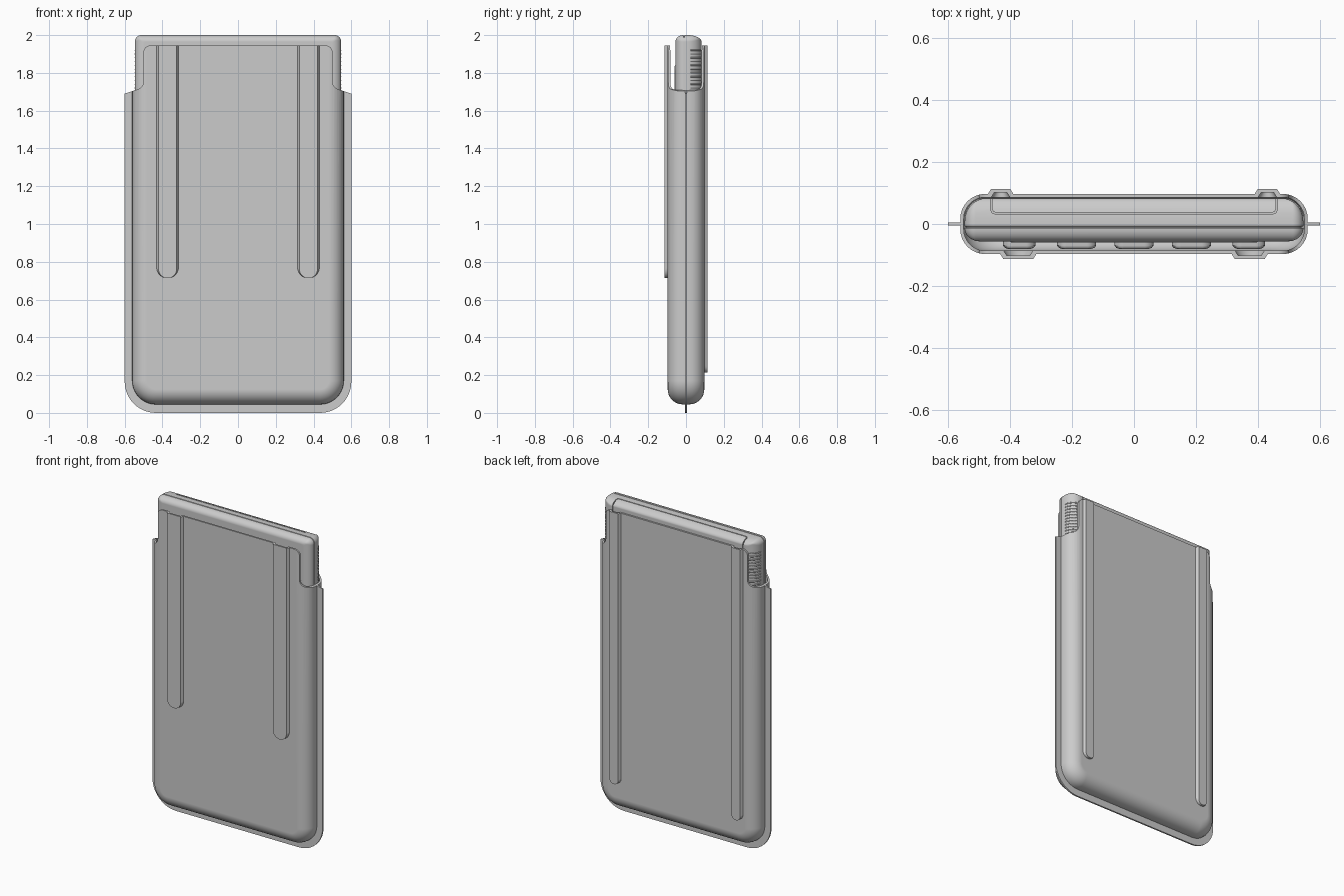
import bpy, bmesh
from math import sin, cos, pi, radians

if "Cube" in bpy.data.objects:
    bpy.data.objects.remove(bpy.data.objects["Cube"])


def outline(w, z0, z1, rb, rt, cx=0, n=10):
    """Rounded rectangle in XZ with separate bottom and top corner radii."""
    pts = []
    for k, (sx, z, r) in enumerate([(1, z1 - rt, rt), (-1, z1 - rt, rt), (-1, z0 + rb, rb), (1, z0 + rb, rb)]):
        for i in range(n + 1):
            a = pi / 2 * (k + i / n)
            pts.append((cx + sx * (w - r) + r * cos(a), z + r * sin(a)))
    return pts


def skin(name, rings):
    """Closed solid through rings of (y, XZ points)."""
    bm = bmesh.new()
    vs = [[bm.verts.new((x, y, z)) for x, z in pts] for y, pts in rings]
    n = len(vs[0])
    for a, b in zip(vs, vs[1:]):
        for i in range(n):
            bm.faces.new((a[i], a[(i + 1) % n], b[(i + 1) % n], b[i]))
    bm.faces.new(vs[0])
    bm.faces.new(vs[-1])
    bmesh.ops.recalc_face_normals(bm, faces=bm.faces)
    me = bpy.data.meshes.new(name)
    bm.to_mesh(me)
    bm.free()
    ob = bpy.data.objects.new(name, me)
    bpy.context.collection.objects.link(ob)
    return ob


def loft(name, profile, w, z0, z1, rb, rt, cx=0):
    """Profile rows are (y, side inset, end inset)."""
    return skin(name, [(y, outline(w - dx, z0 + dz, z1 - dz, max(rb - dx, .008), max(rt - dx, .008), cx))
                       for y, dx, dz in profile])


def fillet(y, rx, rz, ry, s, n=8):
    """Quarter-round profile ending on the face at y (s = -1 front, 1 back)."""
    rows = [(y - s * ry * (1 - sin(pi / 2 * i / n)), rx * (1 - cos(pi / 2 * i / n)), rz * (1 - cos(pi / 2 * i / n)))
            for i in range(n + 1)]
    return rows if s > 0 else rows[::-1]


def boolean(ob, tool, op):
    m = ob.modifiers.new("bool", "BOOLEAN")
    m.operation, m.object, m.solver = op, tool, "EXACT"
    bpy.context.view_layer.objects.active = ob
    bpy.ops.object.modifier_apply(modifier=m.name)
    bpy.data.objects.remove(tool)


def smooth(ob, angle=32):
    bpy.ops.object.select_all(action="DESELECT")
    ob.select_set(True)
    bpy.context.view_layer.objects.active = ob
    bpy.ops.object.shade_smooth_by_angle(angle=radians(angle))
    m = ob.modifiers.new("normals", "WEIGHTED_NORMAL")
    m.keep_sharp = True


def case_body(name, t, z1):
    f = .097 - t
    r = .08 - t
    return loft(name, fillet(-f, r, r, r, -1) + fillet(f, r, r, r, 1), .56 - t, .045 + t, z1, .125 - t, .03)


def rib(name, s, cx, hw, z0, t, z1):
    rows = [(s * .06, t, 0), (s * (.097 - t), t, 0), (s * (.113 - t), t + .01, 0)]
    return loft(name, rows, hw, z0 + t, z1, hw, .012, cx)


# Case shell: rounded body, flange and four raised ribs, hollowed out
shell = case_body("case_shell", 0, 2.1)
boolean(shell, loft("flange", [(-.005, 0, 0), (.005, 0, 0)], .60, 0, 2.05, .165, .02), "UNION")
ribs = [(s, side * cx, hw, z0) for side in (-1, 1)
        for s, cx, hw, z0 in ((-1, .373, .058, .713), (1, .43, .041, .213))]
for s, cx, hw, z0 in ribs:
    boolean(shell, rib("rib", s, cx, hw, z0, 0, 2.06), "UNION")
boolean(shell, case_body("hollow", .011, 2.3), "DIFFERENCE")
for s, cx, hw, z0 in ribs:
    boolean(shell, rib("rib_hollow", s, cx, hw, z0, .011, 2.35), "DIFFERENCE")

# Shoulder notch and top edge of the case
half = [(.8, 1.645), (.60, 1.69), (.555, 1.705)]
half += [(.545 - .045 * sin(a), 1.755 - .045 * cos(a)) for a in [pi / 2 * i / 8 for i in range(9)]]
half += [(.465 + .035 * cos(a), 1.91 + .035 * sin(a)) for a in [pi / 2 * i / 8 for i in range(9)]]
notch = half + [(-x, z) for x, z in half[::-1]] + [(-.8, 3), (.8, 3)]
boolean(shell, skin("notch", [(-.3, notch), (.3, notch)]), "DIFFERENCE")
smooth(shell)

# Device inside, with a seam groove around it
prof = fillet(-.056, .05, .035, .042, -1)
prof += [(-.013, 0, 0), (-.012, .006, .006), (-.008, .006, .006), (-.007, 0, 0)]
prof += fillet(.083, .07, .036, .075, 1)
device = loft("device_body", prof, .546, .07, 2.0, .115, .035)

# Gap around the rear cover: U-shaped band cut in from the back
bm = bmesh.new()
u = [(.462, .12), (.462, .048), (.458, .036), (.446, .032)]
v = [(.457, .12), (.457, .049), (.454, .040), (.445, .037)]
loop = u + [(-x, y) for x, y in u[::-1]] + v_rev if (v_rev := [(-x, y) for x, y in v] + v[::-1]) else []
base = bm.faces.new([bm.verts.new((x, y, .2)) for x, y in loop])
ext = bmesh.ops.extrude_face_region(bm, geom=[base])["geom"]
bmesh.ops.translate(bm, verts=[e for e in ext if isinstance(e, bmesh.types.BMVert)], vec=(0, 0, 2))
bmesh.ops.recalc_face_normals(bm, faces=bm.faces)
me = bpy.data.meshes.new("cover_gap")
bm.to_mesh(me)
bm.free()
gap = bpy.data.objects.new("cover_gap", me)
bpy.context.collection.objects.link(gap)
boolean(device, gap, "DIFFERENCE")
smooth(device)

# Grip ridges wrapped around the rear side corners
cu = bpy.data.curves.new("grip_ridges", "CURVE")
cu.dimensions, cu.bevel_depth, cu.bevel_resolution = "3D", .004, 1
for side in (-1, 1):
    for k in range(12):
        sp = cu.splines.new("POLY")
        sp.points.add(8)
        for i, p in enumerate(sp.points):
            a = radians(12 + 62 * i / 8)
            p.co = (side * (.476 + .069 * cos(a)), .008 + .074 * sin(a), 1.70 + .02 * k, 1)
ridges = bpy.data.objects.new("grip_ridges", cu)
bpy.context.collection.objects.link(ridges)
bpy.ops.object.select_all(action="DESELECT")
ridges.select_set(True)
bpy.context.view_layer.objects.active = ridges
bpy.ops.object.convert(target="MESH")

# Screen panel and keypad on the hidden front
smooth(loft("screen_panel", [(-.060, .004, .004), (-.054, 0, 0)], .40, 1.32, 1.84, .03, .03))
for row in range(9):
    for col in range(-2, 3):
        hw = .052 if abs(col) == 2 else .063
        z = .22 + .115 * row
        smooth(loft("key", [(-.081, .018, .010), (-.077, .006, .004), (-.070, 0, 0), (-.05, 0, 0)],
                    hw, z - .033, z + .033, .03, .03, col * .185))
